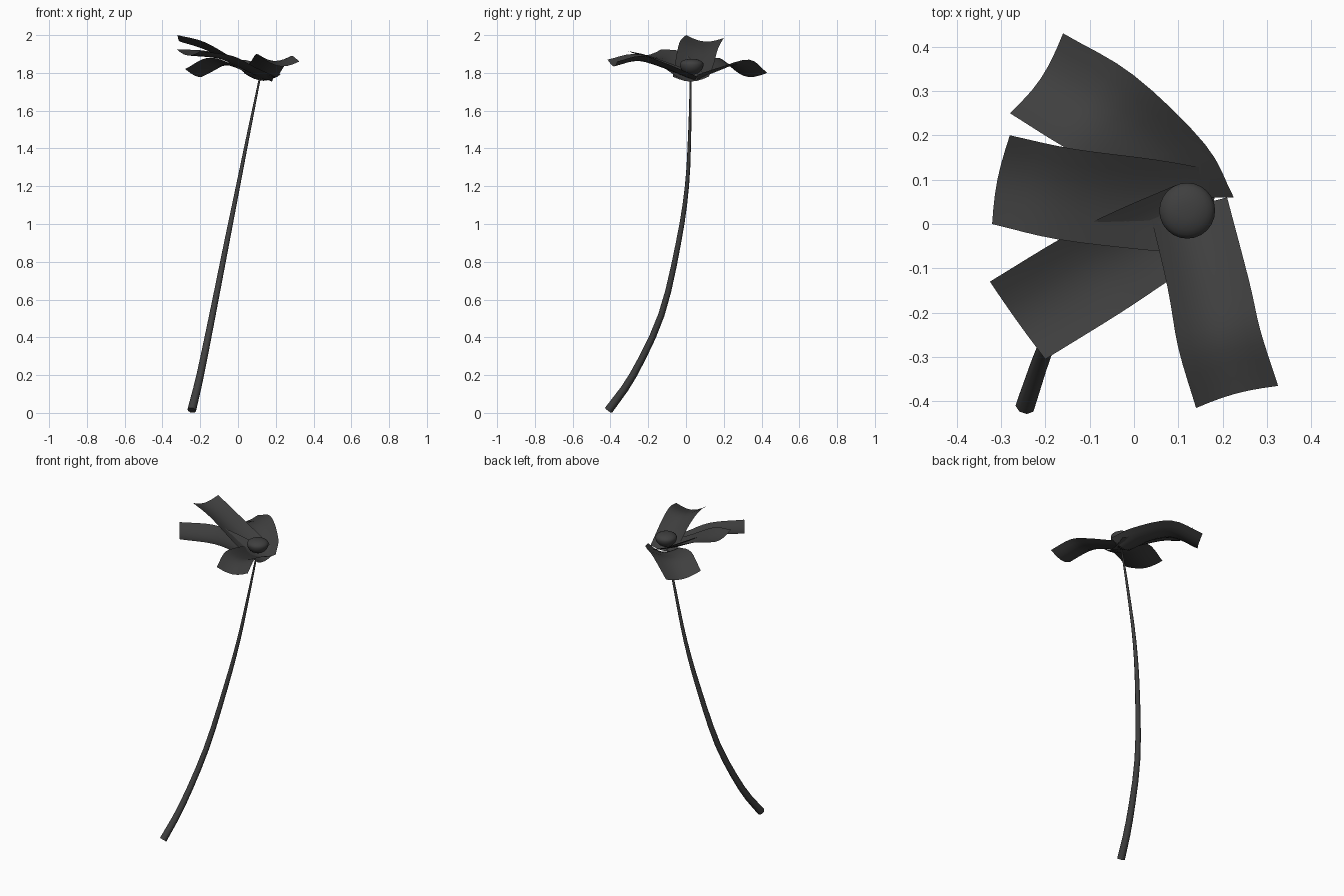
import bpy, bmesh, math
from mathutils import Vector

old = bpy.data.objects.get("Cube")
if old:
    bpy.data.objects.remove(old, do_unlink=True)


def make_material(name, colour):
    mat = bpy.data.materials.new(name)
    mat.use_nodes = True
    mat.diffuse_color = colour
    mat.node_tree.nodes["Principled BSDF"].inputs["Base Color"].default_value = colour
    return mat


charcoal = make_material("charcoal", (0.05, 0.05, 0.05, 1))


def spline(points, steps):
    """Sample a smooth curve through the points."""
    pts = [Vector(p) for p in points]
    pts = [2 * pts[0] - pts[1]] + pts + [2 * pts[-1] - pts[-2]]
    out = []
    for i in range(1, len(pts) - 2):
        a, b, c, d = pts[i - 1:i + 3]
        for s in range(steps):
            t = s / steps
            out.append(b + (c - a) * t / 2 + (a - b * 2.5 + c * 2 - d / 2) * t * t
                       + (b * 3 - a - c * 3 + d) * t ** 3 / 2)
    return out + [pts[-2]]


def add_object(name, rows, closed=False, caps=False, angle=60):
    """Skin a list of equal rows of points into a surface."""
    bm = bmesh.new()
    grid = [[bm.verts.new(p) for p in row] for row in rows]
    n = len(grid[0])
    for low, high in zip(grid, grid[1:]):
        for j in range(n if closed else n - 1):
            k = (j + 1) % n
            bm.faces.new((low[j], low[k], high[k], high[j]))
    if caps:
        bm.faces.new(grid[0][::-1])
        bm.faces.new(grid[-1])
    mesh = bpy.data.meshes.new(name)
    bm.to_mesh(mesh)
    bm.free()
    obj = bpy.data.objects.new(name, mesh)
    bpy.context.collection.objects.link(obj)
    mesh.materials.append(charcoal)
    bpy.ops.object.select_all(action="DESELECT")
    obj.select_set(True)
    bpy.context.view_layer.objects.active = obj
    bpy.ops.object.shade_smooth_by_angle(angle=math.radians(angle))
    return obj


def petal(name, left, right, sag, across=6):
    """Thin petal between two edge curves, dished along its length."""
    lefts, rights = spline(left, 4), spline(right, 4)
    rows = []
    for i, (a, b) in enumerate(zip(lefts, rights)):
        j, k = max(i - 1, 0), min(i + 1, len(lefts) - 1)
        along = lefts[k] + rights[k] - lefts[j] - rights[j]
        normal = along.cross(b - a).normalized()
        if normal.z < 0:
            normal.negate()
        rows.append([a.lerp(b, s / across)
                     - normal * sag * math.sin(math.pi * s / across)
                     for s in range(across + 1)])
    return add_object(name, rows)


# Petals, each from the flower centre out to the tip
petal("back_petal",
      [(.05, .02, 1.79), (-.04, .11, 1.85), (-.16, .175, 1.88), (-.28, .25, 1.82)],
      [(.225, .06, 1.79), (.16, .18, 1.83), (0, .335, 1.87), (-.16, .43, 1.8)], .035)
petal("left_petal",
      [(.19, .12, 1.78), (.05, .145, 1.84), (-.14, .17, 1.93), (-.28, .2, 1.985)],
      [(.19, -.07, 1.78), (.04, -.06, 1.84), (-.17, -.035, 1.96), (-.32, 0, 2)], .028)
petal("front_left_petal",
      [(.1, .09, 1.8), (-.04, .03, 1.87), (-.16, -.03, 1.915), (-.325, -.13, 1.925)],
      [(.2, -.05, 1.78), (.09, -.12, 1.83), (-.03, -.2, 1.89), (-.2, -.305, 1.915)], .028)
petal("front_petal",
      [(.03, .05, 1.8), (.075, -.14, 1.87), (.1, -.28, 1.9), (.14, -.415, 1.87)],
      [(.21, .06, 1.78), (.26, -.13, 1.86), (.285, -.24, 1.89), (.325, -.365, 1.86)], .032)

# Stem, tapering as it bends up to the flower
path = spline([(-.245, -.41, .014), (-.2, -.28, .2), (-.135, -.13, .52),
               (-.06, -.04, .9), (.0, .005, 1.2), (.06, .02, 1.5), (.115, .025, 1.77)], 3)
rings = []
for i, p in enumerate(path):
    tangent = (path[min(i + 1, len(path) - 1)] - path[max(i - 1, 0)]).normalized()
    side = tangent.cross(Vector((0, 1, 0))).normalized()
    other = tangent.cross(side)
    radius = .023 - .018 * i / (len(path) - 1)
    rings.append([p + radius * (side * math.cos(a) + other * math.sin(a))
                  for a in (math.tau * k / 8 for k in range(8))])
add_object("stem", rings, closed=True, caps=True, angle=50)

# Flower centre, a flattened bead with a deeper underside
centre = Vector((.12, .03, 1.845))
profile = []
for i in range(1, 12):
    a = math.pi * (i / 12 - .5)
    height = .03 if a > 0 else .055
    profile.append((.063 * math.cos(a), height * math.sin(a)))
add_object("flower_centre",
           [[centre + Vector((r * math.cos(t), r * math.sin(t), z))
             for t in (math.tau * k / 24 for k in range(24))] for r, z in profile],
           closed=True, caps=True)
